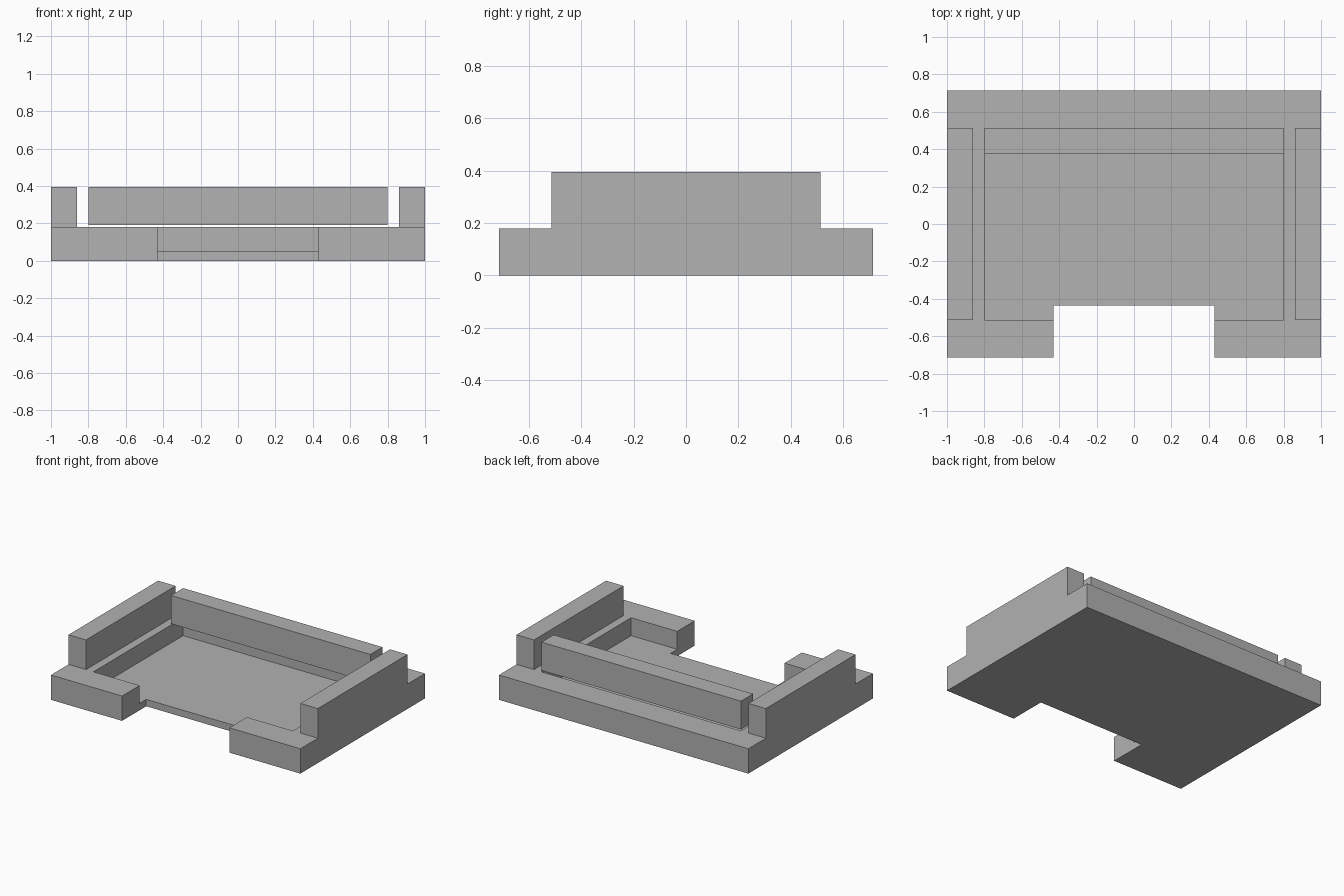
import bpy
import bmesh

default = bpy.data.objects.get("Cube")
if default:
    bpy.data.objects.remove(default, do_unlink=True)

# Single flat grey
GREY = (0.445, 0.445, 0.445, 1)
grey = bpy.data.materials.new("plain grey")
grey.use_nodes = True
grey.diffuse_color = GREY
grey.node_tree.nodes["Principled BSDF"].inputs["Base Color"].default_value = GREY

# Key sizes
HALF_DEPTH = 0.714
INNER_X, INNER_Y = 0.8, 0.513
NOTCH_X, NOTCH_Y = 0.43, -0.437
FLOOR_Z, RIM_Z, WALL_Z = 0.05, 0.18, 0.395


def prism(name, outline, z0, z1):
    """Extrude a flat outline from z0 up to z1."""
    bm = bmesh.new()
    face = bm.faces.new([bm.verts.new((x, y, z0)) for x, y in outline])
    new = bmesh.ops.extrude_face_region(bm, geom=[face])["geom"]
    top = [v for v in new if isinstance(v, bmesh.types.BMVert)]
    bmesh.ops.translate(bm, vec=(0, 0, z1 - z0), verts=top)
    bmesh.ops.recalc_face_normals(bm, faces=bm.faces)
    mesh = bpy.data.meshes.new(name)
    bm.to_mesh(mesh)
    bm.free()
    mesh.materials.append(grey)
    obj = bpy.data.objects.new(name, mesh)
    bpy.context.collection.objects.link(obj)
    return obj


def box(name, x0, x1, y0, y1, z0, z1):
    return prism(name, [(x0, y0), (x1, y0), (x1, y1), (x0, y1)], z0, z1)


# Tray: notched slab with a shallow recess that opens into the notch
half = [(NOTCH_X, NOTCH_Y), (NOTCH_X, -HALF_DEPTH), (1, -HALF_DEPTH), (1, HALF_DEPTH)]
tray = prism("tray", half + [(-x, y) for x, y in reversed(half)], 0, RIM_Z)
cutter = box("recess_cutter", -INNER_X, INNER_X, -INNER_Y, INNER_Y, FLOOR_Z, WALL_Z)
cutter.hide_render = True

recess = tray.modifiers.new("recess", "BOOLEAN")
recess.operation = "DIFFERENCE"
recess.solver = "EXACT"
recess.object = cutter
bpy.context.view_layer.objects.active = tray
bpy.ops.object.modifier_apply(modifier=recess.name)
bpy.data.objects.remove(cutter, do_unlink=True)

# Raised walls along both sides
for name, x0, x1 in (("left_side_wall", 0.86, 1), ("right_side_wall", -1, -0.86)):
    box(name, x0, x1, -INNER_Y, INNER_Y, RIM_Z, WALL_Z)

# Back bar, held just above the rim and over the rear of the recess
box("back_bar", -INNER_X, INNER_X, 0.374, INNER_Y, 0.19, WALL_Z)
